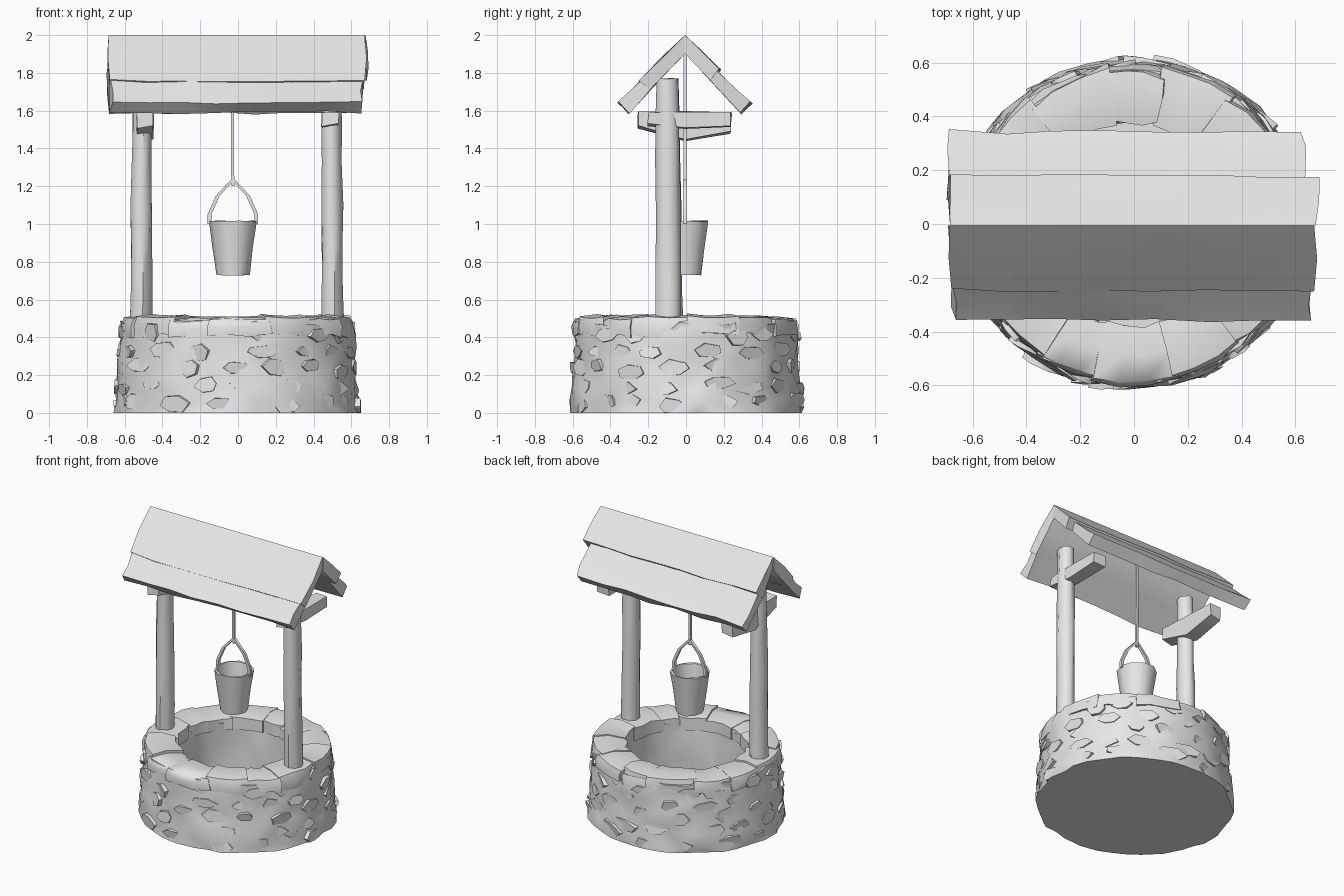
import bpy, bmesh, math, random
from mathutils import Vector

random.seed(11)
cube = bpy.data.objects.get("Cube")
if cube:
    bpy.data.objects.remove(cube, do_unlink=True)

grey = bpy.data.materials.new("pale_grey")
grey.use_nodes = True
grey.diffuse_color = (0.8, 0.8, 0.8, 1)
grey.node_tree.nodes["Principled BSDF"].inputs["Base Color"].default_value = (0.8, 0.8, 0.8, 1)


def wob(amount):
    return random.uniform(-amount, amount)


def loft(bm, rings, caps=True, jitter=0.0):
    """Skin a list of equal closed rings, optionally capping both ends."""
    rows = [[bm.verts.new(Vector(p) + Vector([wob(jitter) for _ in range(3)]))
             for p in ring] for ring in rings]
    n = len(rows[0])
    for a, b in zip(rows, rows[1:]):
        for i in range(n):
            j = (i + 1) % n
            bm.faces.new((a[i], a[j], b[j], b[i]))
    if caps:
        bm.faces.new(rows[0][::-1])
        bm.faces.new(rows[-1])


def finish(bm, name, angle=50):
    bmesh.ops.recalc_face_normals(bm, faces=bm.faces)
    mesh = bpy.data.meshes.new(name)
    bm.to_mesh(mesh)
    bm.free()
    mesh.materials.append(grey)
    obj = bpy.data.objects.new(name, mesh)
    bpy.context.collection.objects.link(obj)
    bpy.ops.object.select_all(action='DESELECT')
    obj.select_set(True)
    bpy.context.view_layer.objects.active = obj
    bpy.ops.object.shade_smooth_by_angle(angle=math.radians(angle))


def ring(cx, cy, z, rx, ry, n):
    return [(cx + rx * math.cos(i * math.tau / n), cy + ry * math.sin(i * math.tau / n), z)
            for i in range(n)]


WIDE = 1.055  # the wall is slightly wider than deep


def polar(r, a, z):
    return (WIDE * r * math.cos(a) - 0.005, r * math.sin(a), max(z, 0.0))


def wall_radius(z):
    return 0.585 + 0.03 * max(0.0, 1 - z / 0.42)


# Lumpy stone wall: a rough ring, wide at the foot, hollow inside
profile = [(0.385, 0.46), (0.385, 0.33), (0.385, 0.2), (0.385, 0.08), (0.385, 0.0)]
profile += [(wall_radius(z), z) for z in (0.0, 0.06, 0.13, 0.2, 0.27, 0.34, 0.41, 0.475)]
SEGMENTS = 36
rows = []
for i in range(SEGMENTS):
    row = []
    for k, (r, z) in enumerate(profile):
        a = (i + 0.5 * (k % 2) + wob(0.25)) * math.tau / SEGMENTS
        row.append(polar(r + wob(0.013), a, z + (wob(0.014) if z > 0 else 0)))
    rows.append(row)
rows.append(rows[0])
bm = bmesh.new()
loft(bm, rows, caps=False)
bmesh.ops.remove_doubles(bm, verts=bm.verts, dist=0.0001)
bmesh.ops.triangulate(bm, faces=bm.faces)
finish(bm, "stone_wall", 60)

# Irregular stones standing slightly proud of the wall
bm = bmesh.new()
LAYERS, PER_LAYER = 5, 15
for layer in range(LAYERS):
    for i in range(PER_LAYER):
        a = (i + 0.5 * (layer % 2) + wob(0.3)) * math.tau / PER_LAYER
        z = 0.05 + layer * 0.092 + wob(0.02)
        half_w, half_h = 0.14 + wob(0.04), 0.045 + wob(0.012)
        lean_a, lean_z, proud = wob(0.016), wob(0.008), wob(0.008)
        spin = wob(0.3)
        inner, outer = [], []
        for k in range(6):
            t = spin + k * math.tau / 6
            u, v = math.cos(t) + wob(0.15), math.sin(t) + wob(0.15)
            aa, zz = a + half_w * u, z + half_h * v
            inner.append(polar(wall_radius(z) - 0.05, aa, zz))
            outer.append(polar(wall_radius(z) + 0.004 + proud + lean_a * u + lean_z * v,
                               a + half_w * 0.85 * u, z + half_h * 0.85 * v))
        loft(bm, [inner, outer])
finish(bm, "proud_stones", 60)

# Wide capstones round the rim
bm = bmesh.new()
COUNT = 14
step = math.tau / COUNT
cuts = [(i + wob(0.18)) * step for i in range(COUNT)]
cuts.append(cuts[0] + math.tau)
for a0, a1 in zip(cuts, cuts[1:]):
    push, lift, tilt = wob(0.014), wob(0.008), wob(0.03)
    rings = []
    for k in range(4):
        t = k / 3
        a = a0 + (a1 - a0) * (t * 1.08 - 0.04)
        r = 0.588 + push + tilt * (t - 0.5) + wob(0.007)
        top = 0.512 + lift + wob(0.008)
        rin = 0.378 + wob(0.014)
        rings.append([polar(rin, a, 0.41), polar(r, a + wob(0.02), 0.41 + wob(0.015)),
                      polar(r + wob(0.01), a, 0.46), polar(r - 0.012, a + wob(0.02), top - 0.012),
                      polar((rin + r) / 2, a, top), polar(rin, a, top - 0.018)])
    loft(bm, rings)
finish(bm, "capstones", 55)

# Ground slab closing the shaft
bm = bmesh.new()
loft(bm, [[polar(0.6, i * math.tau / 32, z) for i in range(32)] for z in (0.0, 0.02)])
finish(bm, "well_floor")

# Round timber posts
for name, x0, x1, y0, y1 in (("left_post", 0.502, 0.492, -0.09, -0.1),
                             ("right_post", -0.515, -0.508, -0.085, -0.095)):
    bm = bmesh.new()
    rings = []
    for k in range(7):
        t = k / 6
        swell = 1.02 - 0.13 * t + wob(0.04)
        rings.append(ring(x0 + (x1 - x0) * t, y0 + (y1 - y0) * t, 0.44 + 1.33 * t,
                          0.058 * swell, 0.068 * swell, 9))
    loft(bm, rings, jitter=0.004)
    finish(bm, name)

# Cross beams: each section is depth position, underside and top heights
beams = {"left_cross_beam": (0.49, [(-0.2, 1.52, 1.585), (0, 1.5, 1.595), (0.24, 1.51, 1.595)]),
         "right_cross_beam": (-0.49, [(-0.255, 1.505, 1.595), (0, 1.44, 1.59), (0.235, 1.48, 1.57)])}
for name, (x, sections) in beams.items():
    bm = bmesh.new()
    loft(bm, [[(x - 0.045, y, a), (x + 0.045, y, a + 0.012), (x + 0.045, y, b), (x - 0.045, y, b)]
              for y, a, b in sections], jitter=0.005)
    finish(bm, name, 40)


# Roof boards, laid out by distance down the slope and height off it
def roof_board(name, side, section, xa, xb, rough):
    bm = bmesh.new()
    rings = []
    for k in range(8):
        x = xa + (xb - xa) * k / 7
        pts = []
        for u, n in section:
            if u > 0.1:
                u, n = u + wob(rough), n + wob(rough * 0.6)
            end = wob(0.012) if k in (0, 7) else wob(0.03)
            pts.append((x + end, side * 0.7071 * (u + n) - 0.005, 2.0 + 0.7071 * (n - u)))
        rings.append(pts)
    loft(bm, rings)
    finish(bm, name, 60)


THICK = -0.07
EAVE = -0.082
for label, side, seam, drop, upper, lower in (
        ("front", -1, 0.34, -0.006, (-0.69, 0.67), (-0.67, 0.655)),
        ("back", 1, 0.26, -0.014, (-0.685, 0.68), (-0.685, 0.63))):
    roof_board(label + "_upper_board", side,
               [(0, 0), (seam / 2, 0.002), (seam, 0.002), (seam, THICK), (-THICK, THICK)],
               *upper, 0.009)
    roof_board(label + "_lower_board", side,
               [(seam - 0.04, drop), (0.42, drop), (0.5, drop / 2), (0.5, EAVE),
                (seam - 0.06, THICK)], *lower, 0.009)

# Open tapered bucket with a hollow inside
BX, BY = -0.027, -0.006
bm = bmesh.new()
loft(bm, [ring(BX, BY, z, r, r, 10) for z, r in
          ((0.73, 0.088), (0.88, 0.108), (1.015, 0.128), (1.015, 0.115), (0.76, 0.078))],
     jitter=0.003)
finish(bm, "bucket", 45)


# Thin square cords for the handle and the rope
def cord(name, points, width):
    bm = bmesh.new()
    loft(bm, [[(x + sx * width, y + sy * width, z)
               for sx, sy in ((-1, -1), (1, -1), (1, 1), (-1, 1))] for x, y, z in points])
    finish(bm, name, 60)


for name, side in (("handle_left", 1), ("handle_right", -1)):
    cord(name, [(BX + side * 0.124, BY, 1.0), (BX + side * 0.124, BY, 1.05),
                (BX + side * 0.08, BY, 1.15), (BX, BY, 1.235)], 0.01)
cord("rope", [(BX, BY, 1.2), (BX - 0.003, BY, 1.4), (BX, BY, 1.93)], 0.008)
